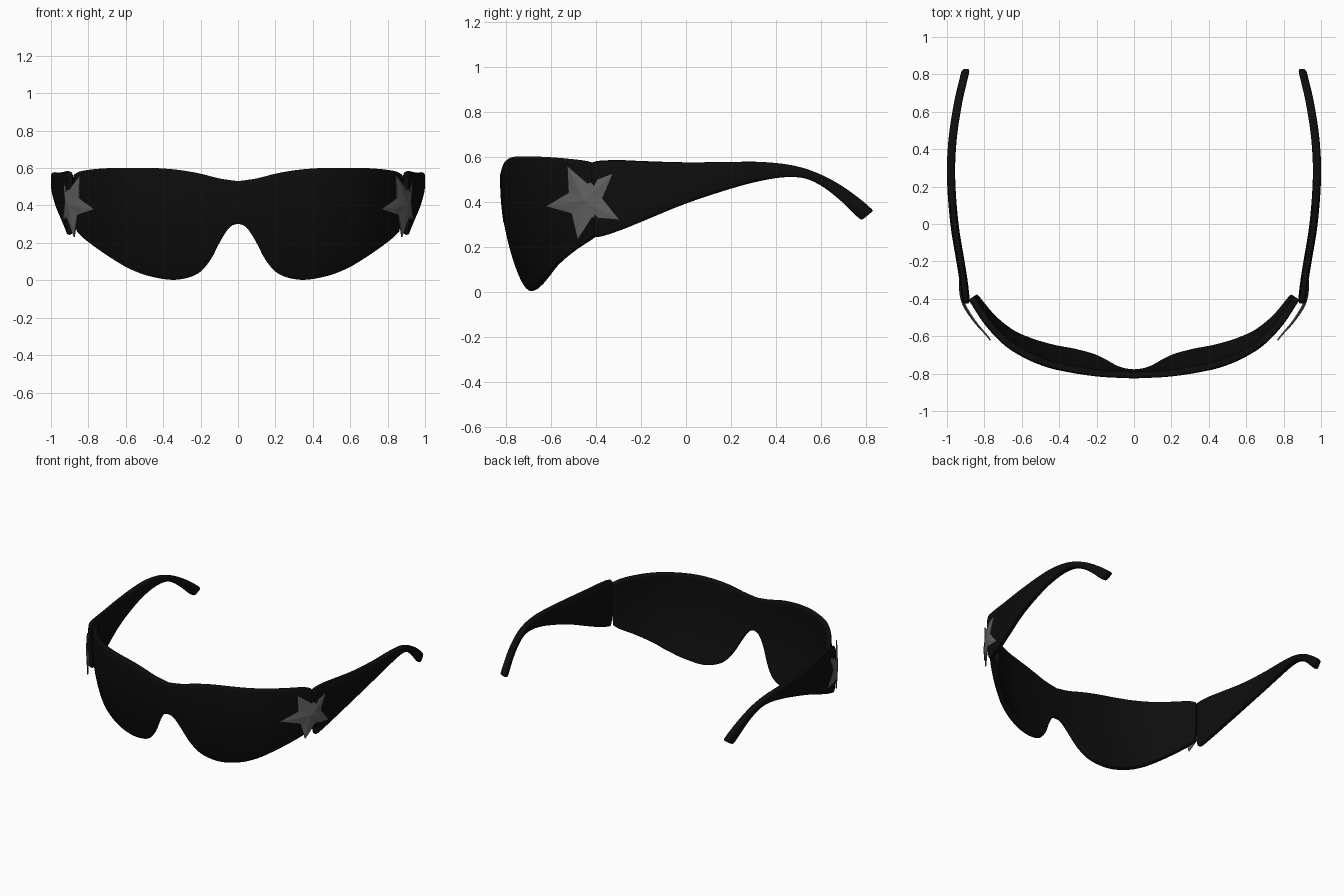
import bpy, bmesh, math
from mathutils import Vector

if "Cube" in bpy.data.objects:
    bpy.data.objects.remove(bpy.data.objects["Cube"])


def material(name, v):
    m = bpy.data.materials.new(name)
    m.diffuse_color = (v, v, v, 1)
    m.use_nodes = True
    m.node_tree.nodes["Principled BSDF"].inputs["Base Color"].default_value = m.diffuse_color
    return m


black = material("gloss_black", 0.004)
grey = material("star_grey", 0.12)


def curve(pts, x):
    """Smooth (cubic Hermite) interpolation through points (x, value)."""
    n = len(pts)
    x = min(max(x, pts[0][0]), pts[-1][0])
    i = next(k for k in range(n - 1) if x <= pts[k + 1][0])

    def slope(k):
        a, b = pts[max(k - 1, 0)], pts[min(k + 1, n - 1)]
        return (b[1] - a[1]) / (b[0] - a[0])
    (x0, v0), (x1, v1) = pts[i], pts[i + 1]
    h = x1 - x0
    t = (x - x0) / h
    return ((2*t**3 - 3*t**2 + 1) * v0 + (t**3 - 2*t**2 + t) * h * slope(i)
            + (3*t**2 - 2*t**3) * v1 + (t**3 - t**2) * h * slope(i + 1))


def finish(bm, name, mat, thickness=0, bevel=0, mirror=False, angle=35):
    me = bpy.data.meshes.new(name)
    bm.to_mesh(me)
    bm.free()
    ob = bpy.data.objects.new(name, me)
    bpy.context.collection.objects.link(ob)
    me.materials.append(mat)
    if thickness:
        s = ob.modifiers.new("shell", 'SOLIDIFY')
        s.thickness, s.offset = thickness, -1
    if bevel:
        b = ob.modifiers.new("round", 'BEVEL')
        b.width, b.segments, b.limit_method = bevel, 3, 'ANGLE'
        b.angle_limit = math.radians(50)
    if mirror:
        ob.modifiers.new("mirror", 'MIRROR').use_mirror_merge = False
    bpy.ops.object.select_all(action='DESELECT')
    bpy.context.view_layer.objects.active = ob
    ob.select_set(True)
    for m in list(ob.modifiers):
        bpy.ops.object.modifier_apply(modifier=m.name)
    bpy.ops.object.shade_smooth_by_angle(angle=math.radians(angle))
    return ob


# Wraparound lens: plan curve, upper and lower outline (right half)
PLAN = [(0, -.826), (.2, -.815), (.4, -.783), (.5, -.754), (.6, -.709),
        (.7, -.642), (.8, -.535), (.885, -.405)]
TOP = [(0, .53), (.1, .545), (.2, .57), (.3, .588), (.4, .598), (.5, .602),
       (.7, .6), (.8, .592), (.86, .58), (.885, .563)]
LOW = [(0, .30), (.03, .293), (.06, .265), (.1, .2), (.14, .125), (.18, .072),
       (.22, .037), (.28, .012), (.37, 0), (.5, .018), (.6, .05), (.7, .103),
       (.8, .175), (.86, .228), (.885, .26)]


def lens_point(x, t):
    a, sgn = abs(x), (1 if x >= 0 else -1)
    z = curve(LOW, a) * (1 - t) + curve(TOP, a) * t
    e = .004
    dy = (curve(PLAN, min(a + e, .885)) - curve(PLAN, max(a - e, 0)))
    dx = min(a + e, .885) - max(a - e, 0)
    if a < e:
        dy = 0
    n = Vector((-dy, dx)).normalized()          # inward direction
    off = .4 * (.5 - z) ** 2                    # lower part curls inward
    return (sgn * (a + n.x * off), curve(PLAN, a) + n.y * off, z)


bm = bmesh.new()
NX, NZ = 120, 16
grid = [[bm.verts.new(lens_point(.885 * (2 * i / NX - 1), j / NZ))
         for j in range(NZ + 1)] for i in range(NX + 1)]
for i in range(NX):
    for j in range(NZ):
        bm.faces.new((grid[i][j], grid[i+1][j], grid[i+1][j+1], grid[i][j+1]))
finish(bm, "wraparound_lens", black, thickness=.035, bevel=.008)

# Temple arms: upper and lower edge (y, z) at each station, bowed in plan
BOW = [(-.42, .898), (-.3, .912), (-.2, .928), (0, .96), (.25, .978),
       (.45, .97), (.65, .94), (.83, .898)]
UPPER = [(-.425, .56), (-.40, .58), (-.3, .585), (-.2, .581), (0, .575),
         (.2, .577), (.33, .577), (.46, .564), (.56, .537), (.66, .49),
         (.75, .43), (.825, .367), (.822, .352)]
LOWER = [(-.41, .255), (-.39, .243), (-.3, .27), (-.2, .31), (0, .392),
         (.2, .458), (.33, .492), (.44, .509), (.53, .503), (.61, .465),
         (.69, .402), (.768, .327), (.79, .325)]
K, SUB = 20, 4
last = len(UPPER) - 1
rings = []
bm = bmesh.new()
for s in range(last * SUB + 1):
    u = s / SUB
    ends = [Vector([curve([(k, p[c]) for k, p in enumerate(edge)], u)
                    for c in (0, 1)]) for edge in (UPPER, LOWER)]
    mid, half = (ends[0] + ends[1]) / 2, (ends[0] - ends[1]) / 2
    thick = .022 * (min(1, .7 + .4 * u) if u < 1 else
                    min(1, .45 + .55 * (last - u)))
    ring = []
    for k in range(K):
        a = 2 * math.pi * k / K
        c, d = math.cos(a), math.sin(a)
        w = math.copysign(abs(c) ** .5, c)
        h = math.copysign(abs(d) ** .5, d)
        p = mid + half * h
        ring.append(bm.verts.new((curve(BOW, p.x) + thick * w, p.x, p.y)))
    rings.append(ring)
for r, q in zip(rings, rings[1:]):
    for k in range(K):
        m = (k + 1) % K
        bm.faces.new((r[k], r[m], q[m], q[k]))
bm.faces.new(rings[0])
bm.faces.new(rings[-1])
bmesh.ops.recalc_face_normals(bm, faces=bm.faces)
finish(bm, "temple_arms", black, mirror=True, angle=40)

# Star ornaments: raised five-pointed plates wrapped around the hinges
WRAP = [(-.63, .766), (-.6, .787), (-.53, .846), (-.43, .908), (-.37, .928),
        (-.27, .938)]
CY, CZ, N = -.452, .403, 6
rim = []
for k in range(10):
    a = math.radians(116 + 36 * k)
    r = .174 if k % 2 == 0 else .08
    rim.append(Vector((r * math.cos(a), r * math.sin(a))))
bm = bmesh.new()


def star_vert(p, t):
    y, z = CY + p.x, CZ + p.y
    return bm.verts.new((curve(WRAP, y) + .012 * (1 - t), y, z))


for k in range(10):
    a, b = rim[k], rim[(k + 1) % 10]
    rows = [[star_vert((a * (i - j) + b * j) / N, i / N)
             for j in range(i + 1)] for i in range(N + 1)]
    for i in range(N):
        for j in range(i + 1):
            bm.faces.new((rows[i][j], rows[i+1][j], rows[i+1][j+1]))
            if j < i:
                bm.faces.new((rows[i][j], rows[i+1][j+1], rows[i][j+1]))
bmesh.ops.remove_doubles(bm, verts=bm.verts, dist=.0005)
bmesh.ops.recalc_face_normals(bm, faces=bm.faces)
if sum(f.normal.x for f in bm.faces) < 0:
    bmesh.ops.reverse_faces(bm, faces=bm.faces)
finish(bm, "star_ornaments", grey, thickness=.007, mirror=True, angle=12)
